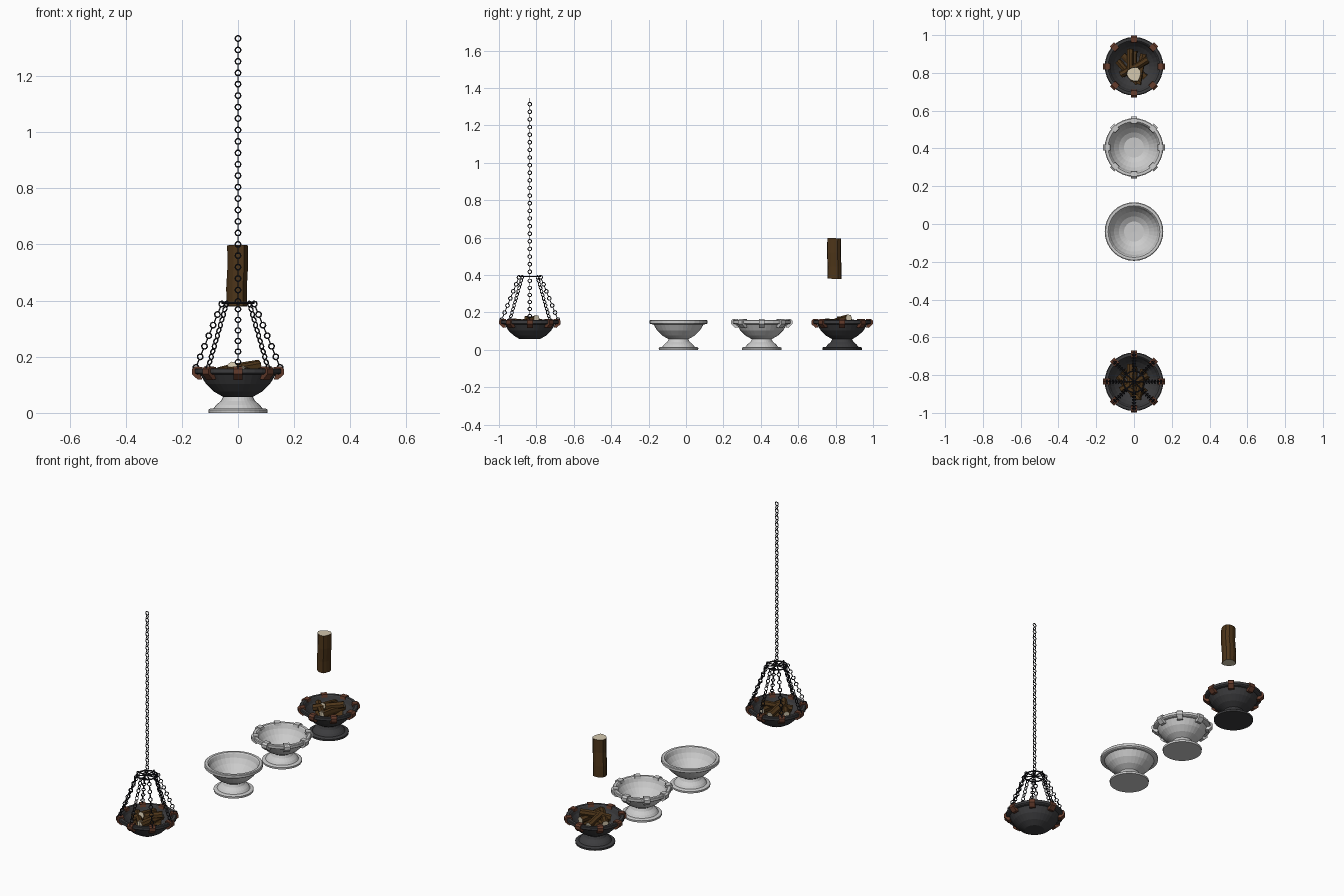
import bpy, bmesh, math, random
from mathutils import Vector, Matrix

if "Cube" in bpy.data.objects:
    bpy.data.objects.remove(bpy.data.objects["Cube"])

random.seed(4)
TAU = math.tau


def material(name, rgb):
    m = bpy.data.materials.new(name)
    m.diffuse_color = (*rgb, 1)
    m.use_nodes = True
    m.node_tree.nodes["Principled BSDF"].inputs["Base Color"].default_value = m.diffuse_color
    return m


IRON = material("dark_iron", (0.045, 0.045, 0.048))
CHAIN = material("chain_iron", (0.015, 0.015, 0.02))
RUST = material("rusty_iron", (0.13, 0.045, 0.025))
BARK = material("bark", (0.075, 0.036, 0.01))
CUT = material("cut_wood", (0.65, 0.57, 0.42))


def finish(bm, name, mats=(), loc=(0, 0, 0)):
    bmesh.ops.recalc_face_normals(bm, faces=bm.faces)
    me = bpy.data.meshes.new(name)
    bm.to_mesh(me)
    bm.free()
    for m in mats:
        if m:
            me.materials.append(m)
    ob = bpy.data.objects.new(name, me)
    ob.location = loc
    bpy.context.collection.objects.link(ob)
    return ob


def lathe(name, profile, y, mat=None, n=32):
    bm = bmesh.new()
    vs = [bm.verts.new((r, 0, z)) for r, z in profile]
    es = [bm.edges.new(p) for p in zip(vs, vs[1:])]
    bmesh.ops.spin(bm, geom=vs + es, axis=(0, 0, 1), cent=(0, 0, 0),
                   angle=TAU, steps=n, use_duplicate=False)
    bmesh.ops.remove_doubles(bm, verts=bm.verts, dist=1e-5)
    return finish(bm, name, [mat], (0, y, 0))


# Profiles (radius, height)
FOOT = [(0, 0), (.105, 0), (.106, .011), (.1, .015), (.087, .016), (.078, .028),
        (.06, .043), (.053, .057), (0, .057)]
BOWL = [(0, .057), (.053, .057), (.086, .076), (.114, .103), (.134, .136),
        (.15, .138), (.155, .142), (.155, .156), (.151, .159), (.137, .159),
        (.132, .154), (.124, .132), (.106, .107), (.08, .083), (.053, .068), (0, .066)]
CLAMP = [(.124, .148), (.127, .164), (.154, .165), (.164, .156), (.164, .138),
         (.143, .118), (.127, .12), (.136, .14), (.15, .14), (.15, .153), (.135, .153)]


def clamps(name, y, mat=None):
    # eight hooked straps gripping the rim
    bm = bmesh.new()
    for k in range(8):
        rot = Matrix.Rotation(k * TAU / 8, 4, 'Z')
        a, b = [[bm.verts.new(rot @ Vector((r, s, z))) for r, z in CLAMP] for s in (-.016, .016)]
        bm.faces.new(a)
        bm.faces.new(b)
        for i in range(len(a)):
            j = (i + 1) % len(a)
            bm.faces.new((a[i], a[j], b[j], b[i]))
    return finish(bm, name, [mat], (0, y, 0))


def log(name, start, end, radius, y, sides=9):
    # crooked faceted log with pale cut ends
    p, q = Vector(start), Vector(end)
    rot = (q - p).to_track_quat('Z', 'Y')
    shape = [random.uniform(.88, 1.07) for _ in range(sides)]
    bm = bmesh.new()
    rings = []
    for t in (0, .3, .65, 1):
        off = Vector((random.uniform(-.1, .1), random.uniform(-.1, .1), 0)) * radius
        rings.append([bm.verts.new(p.lerp(q, t) + rot @ (off + Vector((
            radius * s * math.cos(i * TAU / sides), radius * s * math.sin(i * TAU / sides), 0))))
            for i, s in enumerate(shape)])
    for a, b in zip(rings, rings[1:]):
        for i in range(sides):
            j = (i + 1) % sides
            bm.faces.new((a[i], a[j], b[j], b[i]))
    for r in (rings[0], rings[-1]):
        bm.faces.new(r).material_index = 1
    return finish(bm, name, [BARK, CUT], (0, y, 0))


def wood_pile(prefix, y):
    ends = [((-.085, .03, .14), (.02, -.09, .152)), ((-.02, .09, .14), (-.02, -.03, .165)),
            ((.05, .065, .14), (.02, -.095, .145)), ((-.07, -.045, .145), (.075, .035, .17)),
            ((-.06, .06, .115), (.06, -.06, .115)), ((.07, .03, .115), (-.06, -.04, .11)),
            ((0, .08, .11), (0, -.08, .11))]
    for i, (a, b) in enumerate(ends):
        log(f"{prefix}_log_{i + 1}", a, b, .019, y, 7)


def torus(bm, mat, R, r, n, m):
    rings = [[bm.verts.new(mat @ Vector(((R + r * math.cos(v * TAU / m)) * math.cos(u * TAU / n),
                                         (R + r * math.cos(v * TAU / m)) * math.sin(u * TAU / n),
                                         r * math.sin(v * TAU / m)))) for v in range(m)]
             for u in range(n)]
    for u in range(n):
        a, b = rings[u], rings[(u + 1) % n]
        for v in range(m):
            w = (v + 1) % m
            bm.faces.new((a[v], b[v], b[w], a[w]))


def chain(bm, start, end, twist=0):
    # alternate links turned a quarter turn about the chain direction
    p, q = Vector(start), Vector(end)
    d = q - p
    n = round(d.length / .0205)
    side = Vector((-p.y, p.x, 0)).normalized() if twist == 0 else Vector((0, 1, 0))
    d.normalize()
    other = d.cross(side)
    for i in range(n + 1):
        a, b = (side, other) if i % 2 else (other, side)
        m = Matrix((d, a, b)).transposed().to_4x4()
        m.translation = p.lerp(q, i / n)
        torus(bm, m, .0098, .0026, 12, 6)


# Hanging brazier
HY, PY = -.835, .835
lathe("hanging_bowl", BOWL, HY, IRON)
clamps("hanging_clamps", HY, RUST)
wood_pile("hanging", HY)
bm = bmesh.new()
for k in range(8):
    c, s = math.cos(k * TAU / 8), math.sin(k * TAU / 8)
    chain(bm, (.15 * c, .15 * s, .162), (.058 * c, .058 * s, .388))
finish(bm, "support_chains", [CHAIN], (0, HY, 0))
bm = bmesh.new()
chain(bm, (0, 0, .397), (0, 0, 1.334), 1)
finish(bm, "main_chain", [CHAIN], (0, HY, 0))

# Spoked ring joining the chains
bm = bmesh.new()
torus(bm, Matrix.Translation((0, 0, .392)), .056, .004, 32, 6)
for k in range(4):
    bmesh.ops.create_cone(bm, cap_ends=True, segments=6, radius1=.0035, radius2=.0035, depth=.112,
                          matrix=Matrix.Translation((0, 0, .392)) @ Matrix.Rotation(k * TAU / 8, 4, 'Z')
                          @ Matrix.Rotation(TAU / 4, 4, 'Y'))
finish(bm, "chain_ring", [CHAIN], (0, HY, 0))

# Pedestal bowls: plain, clamped, finished
for name, y, mat in (("plain", -.04, None), ("clamped", .405, None), ("finished", PY, IRON)):
    lathe(name + "_foot", FOOT, y, mat)
    lathe(name + "_bowl", BOWL, y, mat)
clamps("clamped_clamps", .405)
clamps("finished_clamps", PY, RUST)
wood_pile("finished", PY)

# Single upright log floating above
log("upright_log", (0, -.045, .38), (0, -.04, .597), .038, PY, 12)
